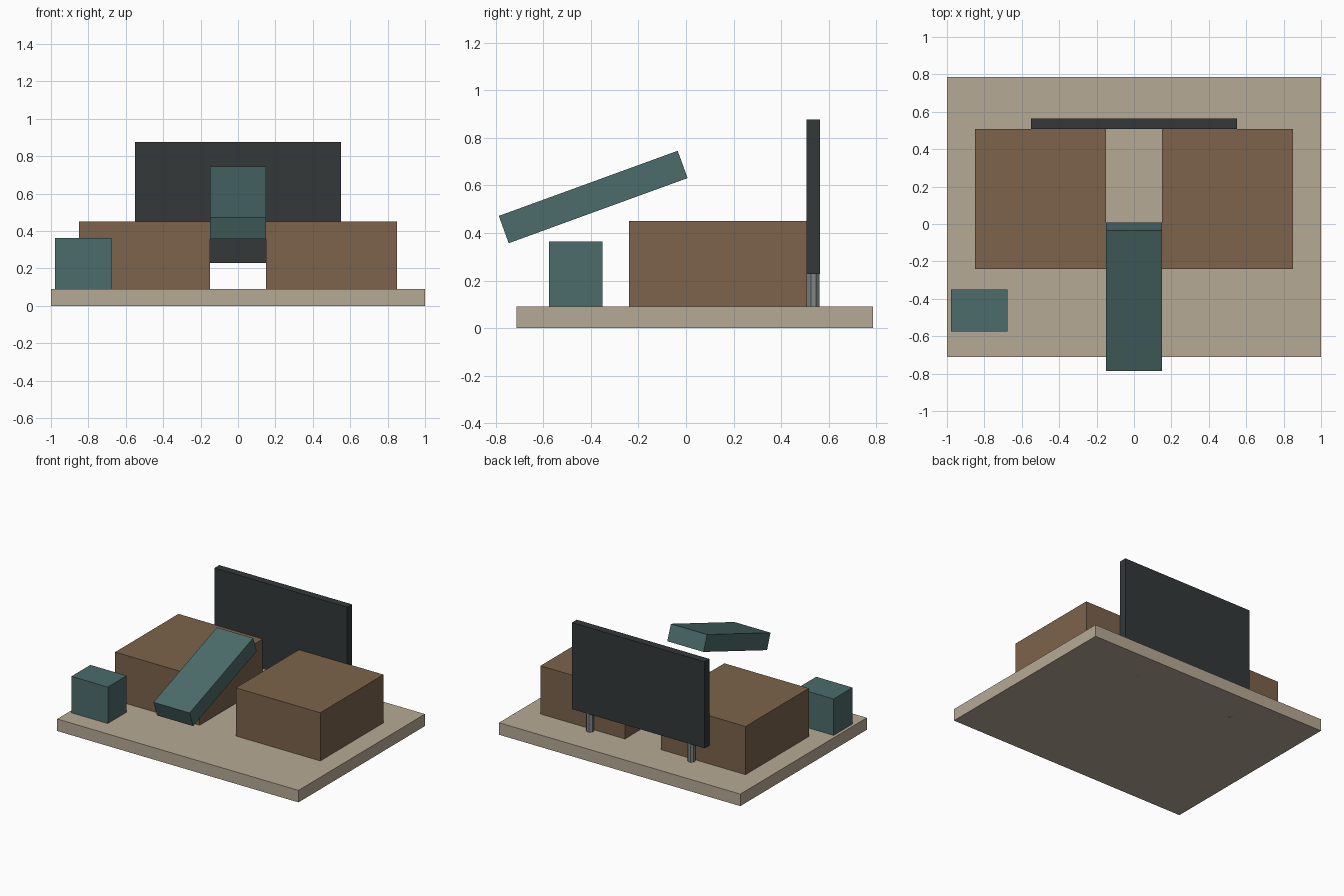
import bpy, math
from mathutils import Matrix

if "Cube" in bpy.data.objects:
    bpy.data.objects.remove(bpy.data.objects["Cube"])


def material(name, rgb):
    m = bpy.data.materials.new(name)
    m.diffuse_color = (*rgb, 1)
    m.use_nodes = True
    m.node_tree.nodes["Principled BSDF"].inputs["Base Color"].default_value = m.diffuse_color
    return m


SAND = material("sand", (0.47, 0.40, 0.30))
BROWN = material("brown", (0.20, 0.125, 0.07))
TEAL = material("teal", (0.07, 0.15, 0.145))
DARK = material("dark", (0.033, 0.04, 0.042))
GREY = material("grey", (0.21, 0.24, 0.235))


def finish(name, mat):
    obj = bpy.context.object
    obj.name = name
    obj.data.materials.append(mat)
    return obj


def box(name, x, y, z, mat, tilt=0):
    """Box from (min, max) ranges, tilted about its own x axis."""
    ranges = (x, y, z)
    size = [b - a for a, b in ranges]
    bpy.ops.mesh.primitive_cube_add(size=1, location=[(a + b) / 2 for a, b in ranges],
                                    rotation=(tilt, 0, 0))
    obj = finish(name, mat)
    obj.data.transform(Matrix.Diagonal((*size, 1)))
    return obj


# Ground slab
box("base_slab", (-1, 1), (-0.712, 0.785), (0, 0.09), SAND)

# Two large blocks with a gap, and the screen posts behind them
for side, s in (("left", -1), ("right", 1)):
    box(side + "_block", sorted((s * 0.15, s * 0.85)), (-0.24, 0.509), (0.09, 0.451), BROWN)
    bpy.ops.mesh.primitive_cylinder_add(vertices=8, radius=0.028, depth=0.25,
                                        location=(s * 0.42, 0.535, 0.125),
                                        rotation=(0, 0, math.pi / 8))
    finish(side + "_post", GREY)

# Upright screen
box("screen_panel", (-0.55, 0.55), (0.507, 0.564), (0.228, 0.876), DARK)

# Tilted floating slab
box("tilted_slab", (-0.15, 0.15), (-0.79, 0.01), (0.49, 0.612), TEAL, math.radians(20))

# Small side block
box("small_block", (-0.978, -0.677), (-0.575, -0.351), (0.09, 0.363), TEAL)
